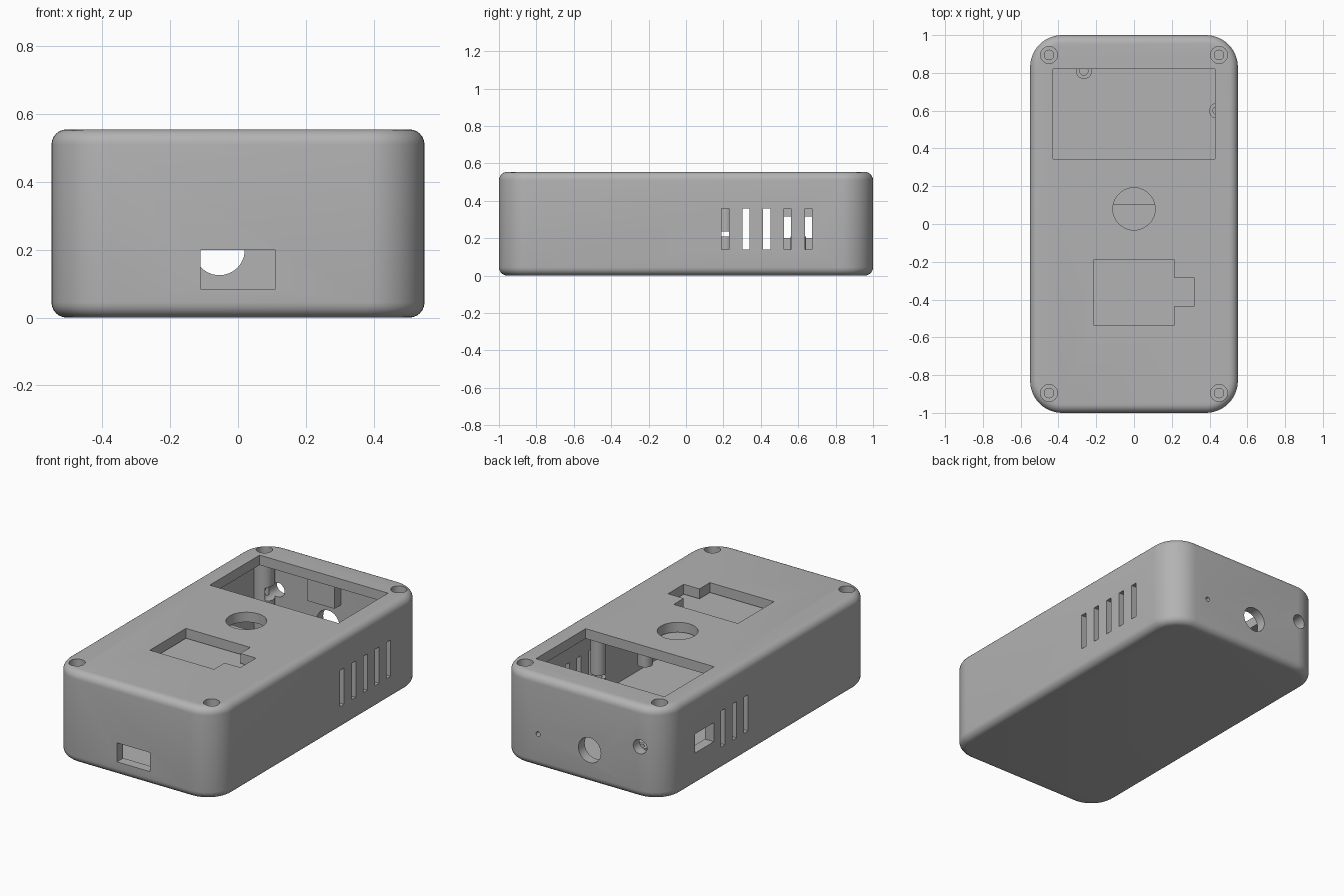
import bpy, bmesh, math
from mathutils import Matrix, Vector

if "Cube" in bpy.data.objects:
    bpy.data.objects.remove(bpy.data.objects["Cube"], do_unlink=True)

grey = bpy.data.materials.new("matte grey")
grey.use_nodes = True
COLOR = (0.45, 0.45, 0.45, 1)
grey.diffuse_color = COLOR
grey.node_tree.nodes["Principled BSDF"].inputs["Base Color"].default_value = COLOR

H = 0.555      # height
WALL = 0.06
TOP = H - WALL


def finish(name, bm):
    mesh = bpy.data.meshes.new(name)
    bm.to_mesh(mesh)
    bm.free()
    mesh.materials.append(grey)
    obj = bpy.data.objects.new(name, mesh)
    bpy.context.collection.objects.link(obj)
    return obj


def box(name, x, y, z, corner=0, fillet=0):
    """Box from (min, max) pairs, with optional rounded corners and rims."""
    bm = bmesh.new()
    bmesh.ops.create_cube(bm, size=1)
    for v in bm.verts:
        v.co = Vector([(r[0] + r[1]) / 2 + c * (r[1] - r[0])
                       for c, r in zip(v.co, (x, y, z))])
    if corner:
        upright = [e for e in bm.edges
                   if abs(e.verts[0].co.z - e.verts[1].co.z) > 1e-4]
        bmesh.ops.bevel(bm, geom=upright, offset=corner, segments=12,
                        profile=0.5, affect='EDGES')
    if fillet:
        rim = [e for e in bm.edges
               if abs(e.verts[0].co.z - e.verts[1].co.z) < 1e-4]
        bmesh.ops.bevel(bm, geom=rim, offset=fillet, segments=6,
                        profile=0.5, affect='EDGES')
    return finish(name, bm)


def cylinder(name, center, radius, length, axis='Z'):
    bm = bmesh.new()
    turn = Matrix.Rotation(math.pi / 2, 4, 'X') if axis == 'Y' else Matrix()
    bmesh.ops.create_cone(bm, cap_ends=True, segments=40, radius1=radius,
                          radius2=radius, depth=length,
                          matrix=Matrix.Translation(center) @ turn)
    return finish(name, bm)


def post(name, x, y, radius, low, high):
    return cylinder(name, (x, y, (low + high) / 2), radius, high - low)


def combine(target, tool, operation='DIFFERENCE'):
    mod = target.modifiers.new("combine", 'BOOLEAN')
    mod.operation = operation
    mod.solver = 'EXACT'
    mod.object = tool
    bpy.context.view_layer.objects.active = target
    bpy.ops.object.modifier_apply(modifier=mod.name)
    bpy.data.objects.remove(tool, do_unlink=True)


def smooth(obj):
    bpy.ops.object.select_all(action='DESELECT')
    obj.select_set(True)
    bpy.context.view_layer.objects.active = obj
    bpy.ops.object.shade_smooth_by_angle(angle=math.radians(30))


# Hollow rounded case
case = box("case", (-0.55, 0.55), (-1, 1), (0, H), 0.17, 0.045)
combine(case, box("cavity", (-0.49, 0.49), (-0.94, 0.94), (WALL, TOP), 0.11))

# Corner screw posts and their counterbored holes
corners = [(sx * 0.45, sy * 0.895) for sx in (-1, 1) for sy in (-1, 1)]
for x, y in corners:
    combine(case, post("screw_post", x, y, 0.058, WALL / 2, TOP + 0.02), 'UNION')
for x, y in corners:
    combine(case, post("counterbore", x, y, 0.045, H - 0.1, H + 0.1))
    combine(case, post("screw_hole", x, y, 0.025, WALL, H))

# Lid openings: display window, round button, keyed pocket
LID = (TOP - 0.05, H + 0.1)
combine(case, box("window", (-0.43, 0.43), (0.345, 0.82), LID))
combine(case, post("button_hole", 0, 0.08, 0.112, *LID))
combine(case, box("pocket", (-0.215, 0.215), (-0.535, -0.19), LID))
combine(case, box("pocket_notch", (0.2, 0.32), (-0.435, -0.285), LID))

# Ventilation slots, five on one side and three on the other
for i in range(5):
    y = 0.21 + 0.111 * i
    combine(case, box("slot", (0.4, 0.7), (y - 0.019, y + 0.019), (0.14, 0.36)))
    if i < 3:
        combine(case, box("slot", (-0.7, -0.4), (y - 0.019, y + 0.019), (0.14, 0.36)))

# Connector ports
combine(case, box("side_port", (-0.7, -0.4), (0.52, 0.70), (0.2, 0.315)))
combine(case, box("front_port", (-0.11, 0.11), (-1.1, -0.9), (0.085, 0.2)))
for x, z, r in ((-0.055, 0.2, 0.075), (-0.39, 0.31, 0.043), (0.29, 0.205, 0.014)):
    combine(case, cylinder("rear_hole", (x, 1, z), r, 0.3, 'Y'))
smooth(case)

# Tray under the lid that closes the pocket
box("pocket_tray", (-0.36, 0.36), (-0.6, 0.105), (TOP - 0.05, TOP - 0.005))

# Tab hanging behind the rear wall
box("rear_tab", (-0.15, 0.03), (0.88, 0.945), (0.33, TOP + 0.01))

# Circuit board standoffs on the floor and matching posts under the lid
for x, y in ((0.44, 0.6), (-0.265, 0.81), (0.44, 0.21)):
    standoff = post("board_standoff", x, y, 0.042, WALL - 0.01, 0.21)
    combine(standoff, post("standoff_hole", x, y, 0.022, 0.1, 0.3))
    smooth(standoff)
for x, low in ((0.44, 0.235), (0.126, 0.37)):
    smooth(post("lid_post", x, 0.21, 0.042, low, TOP + 0.01))
